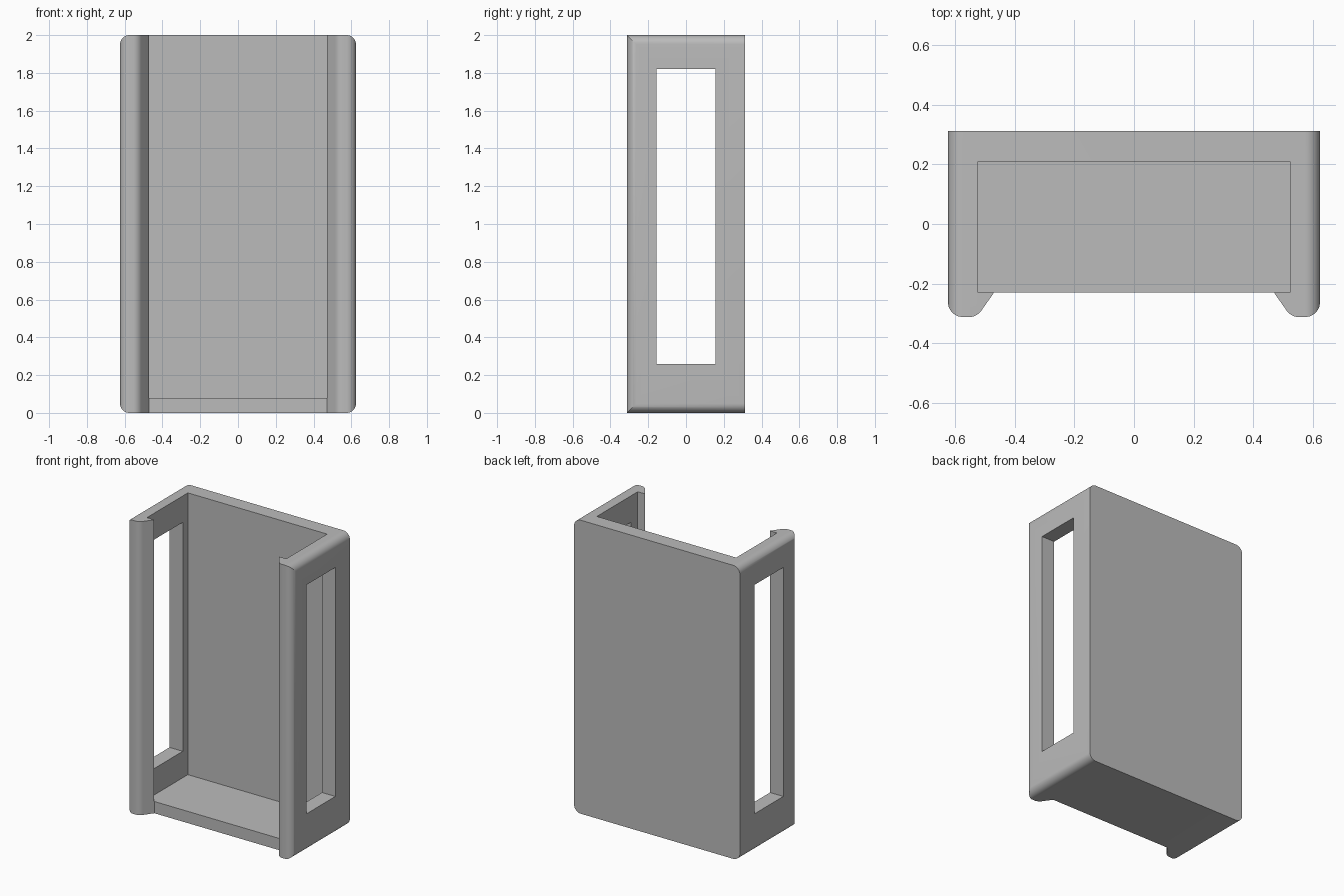
import bpy, bmesh, math
from mathutils import Vector

if "Cube" in bpy.data.objects:
    bpy.data.objects.remove(bpy.data.objects["Cube"])

W, D, H = 0.625, 0.3125, 2.0
R = 0.05

grey = bpy.data.materials.new("plain grey")
grey.diffuse_color = (0.5, 0.5, 0.5, 1)
grey.use_nodes = True
grey.node_tree.nodes["Principled BSDF"].inputs["Base Color"].default_value = grey.diffuse_color


def fillet(prev, corner, nxt, r=R, steps=10):
    """Points of a round arc replacing a polygon corner."""
    c = Vector(corner)
    a, b = (Vector(prev) - c).normalized(), (Vector(nxt) - c).normalized()
    half = a.angle(b) / 2
    centre = c + (a + b).normalized() * (r / math.sin(half))
    p = c + a * (r / math.tan(half)) - centre
    q = c + b * (r / math.tan(half)) - centre
    sweep = p.angle(q)
    return [centre + (p * math.sin((1 - i / steps) * sweep)
                      + q * math.sin(i / steps * sweep)) / math.sin(sweep)
            for i in range(steps + 1)]


def prism(name, points, place, lo, hi):
    """Extrude a 2D outline; place(u, v, w) maps it into space."""
    bm = bmesh.new()
    ends = [[bm.verts.new(place(p[0], p[1], w)) for p in points] for w in (lo, hi)]
    bm.faces.new(ends[0])
    bm.faces.new(ends[1])
    n = len(points)
    for i in range(n):
        j = (i + 1) % n
        bm.faces.new((ends[0][i], ends[0][j], ends[1][j], ends[1][i]))
    bmesh.ops.recalc_face_normals(bm, faces=bm.faces[:])
    mesh = bpy.data.meshes.new(name)
    bm.to_mesh(mesh)
    bm.free()
    mesh.materials.append(grey)
    ob = bpy.data.objects.new(name, mesh)
    bpy.context.collection.objects.link(ob)
    return ob


def upright(u, v, w):
    return (u, v, w)


def along_y(u, v, w):
    return (u, w, v)


def along_x(u, v, w):
    return (w, u, v)


def mirrored(half):
    return half + [(-p[0], p[1]) for p in reversed(half)]


# Holder body: plan outline with rounded front corners and sloped retaining lips
back, outer = (W, D), (W, -D)
lip_tip, lip_front = (0.47, -0.23), (0.528, -D)
half = [back] + fillet(back, outer, lip_front) + fillet(outer, lip_front, lip_tip) + [lip_tip]
body = prism("holder_body", mirrored(half), upright, 0, H)

# Rounded front silhouette
corners = [(W, 0), (W, H), (-W, H), (-W, 0)]
rounded = []
for i, c in enumerate(corners):
    rounded += fillet(corners[i - 1], c, corners[(i + 1) % 4])
silhouette = prism("silhouette_cutter", rounded, along_y, -1, 1)

# Pocket open at the top and front, leaving a floor
pocket = prism("pocket_cutter", mirrored([(0.525, 0.21), (0.525, -0.23), (0.472, -0.23), (0.472, -0.5)]),
               upright, 0.08, 3)

# Slot through both side walls
slot = prism("slot_cutter", [(-0.155, 0.26), (0.155, 0.26), (0.155, 1.82), (-0.155, 1.82)],
             along_x, -1, 1)

bpy.context.view_layer.objects.active = body
body.select_set(True)
for cutter, op in ((silhouette, 'INTERSECT'), (pocket, 'DIFFERENCE'), (slot, 'DIFFERENCE')):
    m = body.modifiers.new(cutter.name, 'BOOLEAN')
    m.object, m.operation, m.solver = cutter, op, 'EXACT'
    bpy.ops.object.modifier_apply(modifier=m.name)
    bpy.data.objects.remove(cutter)

bpy.ops.object.shade_smooth_by_angle(angle=math.radians(25))
